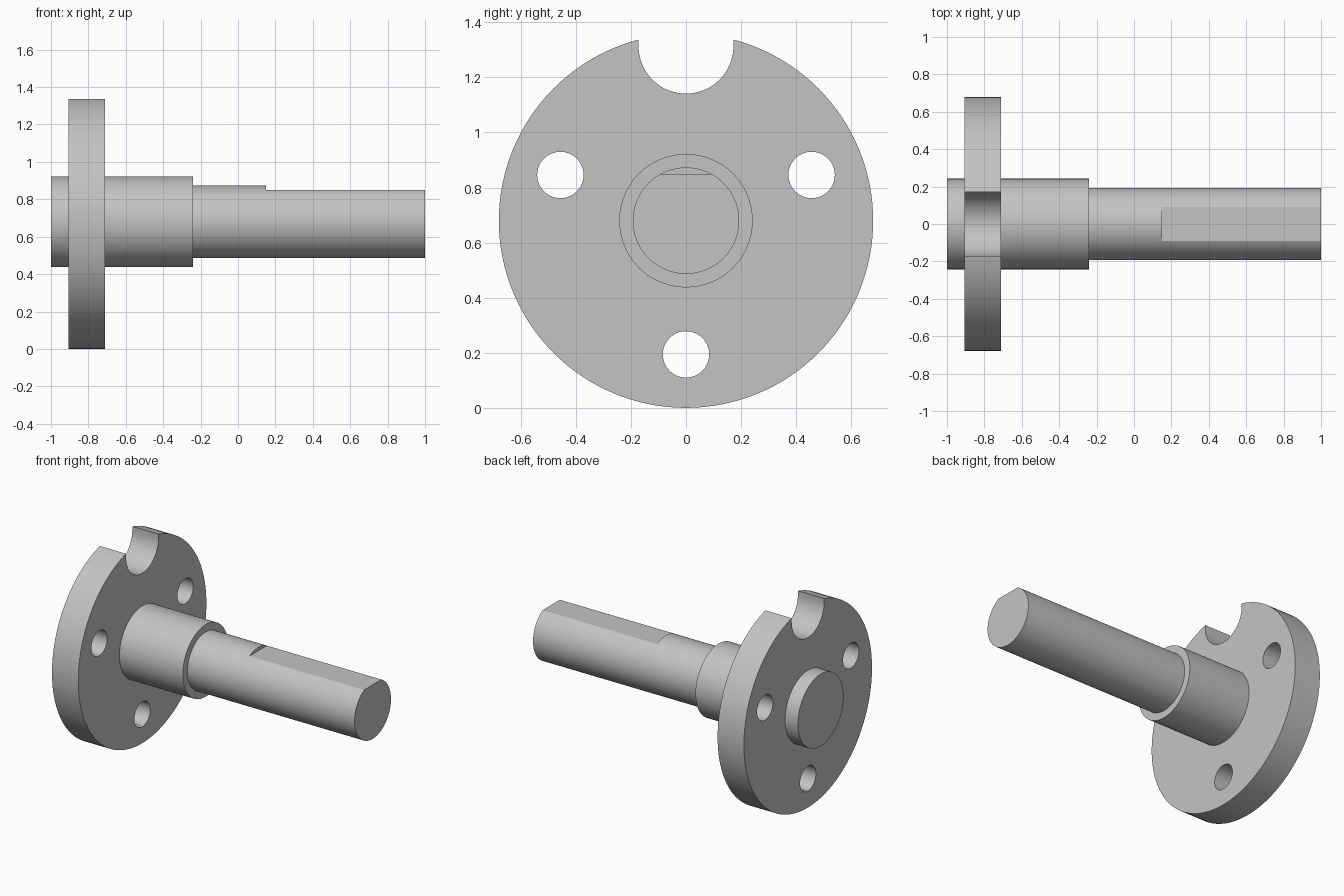
import bpy, bmesh, math
from mathutils import Matrix, Vector

AXIS_Z = 0.68
SEGMENTS = 128

cube = bpy.data.objects.get("Cube")
if cube:
    bpy.data.objects.remove(cube, do_unlink=True)

steel = bpy.data.materials.new("light_grey_steel")
steel.use_nodes = True
grey = (0.55, 0.55, 0.55, 1)
steel.diffuse_color = grey
steel.node_tree.nodes["Principled BSDF"].inputs["Base Color"].default_value = grey


def add_object(name, bm):
    bmesh.ops.recalc_face_normals(bm, faces=bm.faces)
    mesh = bpy.data.meshes.new(name)
    bm.to_mesh(mesh)
    bm.free()
    mesh.materials.append(steel)
    obj = bpy.data.objects.new(name, mesh)
    bpy.context.collection.objects.link(obj)
    return obj


def lathe(name, profile):
    """Turn an (x, radius) profile about the shaft axis, with flat ends."""
    bm = bmesh.new()
    rings = []
    for x, r in profile:
        ring = []
        for i in range(SEGMENTS):
            a = math.tau * i / SEGMENTS
            ring.append(bm.verts.new((x, r * math.sin(a), AXIS_Z + r * math.cos(a))))
        rings.append(ring)
    for a, b in zip(rings, rings[1:]):
        for i in range(SEGMENTS):
            j = (i + 1) % SEGMENTS
            bm.faces.new((a[i], a[j], b[j], b[i]))
    bm.faces.new(rings[0])
    bm.faces.new(rings[-1])
    return add_object(name, bm)


def prism(name, outline, x0, x1):
    """Extrude a (y, z) outline along x."""
    bm = bmesh.new()
    face = bm.faces.new([bm.verts.new((x0, y, z)) for y, z in outline])
    out = bmesh.ops.extrude_face_region(bm, geom=[face])
    verts = [v for v in out["geom"] if isinstance(v, bmesh.types.BMVert)]
    bmesh.ops.translate(bm, verts=verts, vec=(x1 - x0, 0, 0))
    return add_object(name, bm)


def arc(y, z, r, start, end, n):
    return [(y + r * math.cos(start + (end - start) * i / n),
             z + r * math.sin(start + (end - start) * i / n)) for i in range(n + 1)]


# Turned body: rear stub, flange, hub and stepped shaft
body = lathe("flanged_shaft", [
    (-1, 0.242), (-0.905, 0.242), (-0.905, 0.679), (-0.71, 0.679),
    (-0.71, 0.242), (-0.24, 0.242), (-0.24, 0.193), (1, 0.193)])

# Three bolt holes through the flange
cutters = []
for i, degrees in enumerate((20, 160, 270)):
    a = math.radians(degrees)
    y, z = 0.485 * math.cos(a), AXIS_Z + 0.485 * math.sin(a)
    cutters.append(prism(f"bolt_hole_cutter_{i + 1}",
                         arc(y, z, 0.084, 0, math.tau, 64)[:-1], -0.95, -0.65))

# Round-bottomed notch in the top of the flange
notch = arc(0, 1.313, 0.172, -math.pi, 0, 48) + [(0.172, 1.5), (-0.172, 1.5)]
cutters.append(prism("notch_cutter", notch, -0.95, -0.65))

# Flat along the top of the shaft end
flat = [(-0.3, 0.85), (0.3, 0.85), (0.3, 1), (-0.3, 1)]
cutters.append(prism("shaft_flat_cutter", flat, 0.15, 1.1))

bpy.context.view_layer.objects.active = body
body.select_set(True)
for cutter in cutters:
    mod = body.modifiers.new(cutter.name, "BOOLEAN")
    mod.operation = "DIFFERENCE"
    mod.solver = "EXACT"
    mod.object = cutter
    bpy.ops.object.modifier_apply(modifier=mod.name)
    bpy.data.objects.remove(cutter, do_unlink=True)

bpy.ops.object.shade_smooth_by_angle(angle=math.radians(20))
